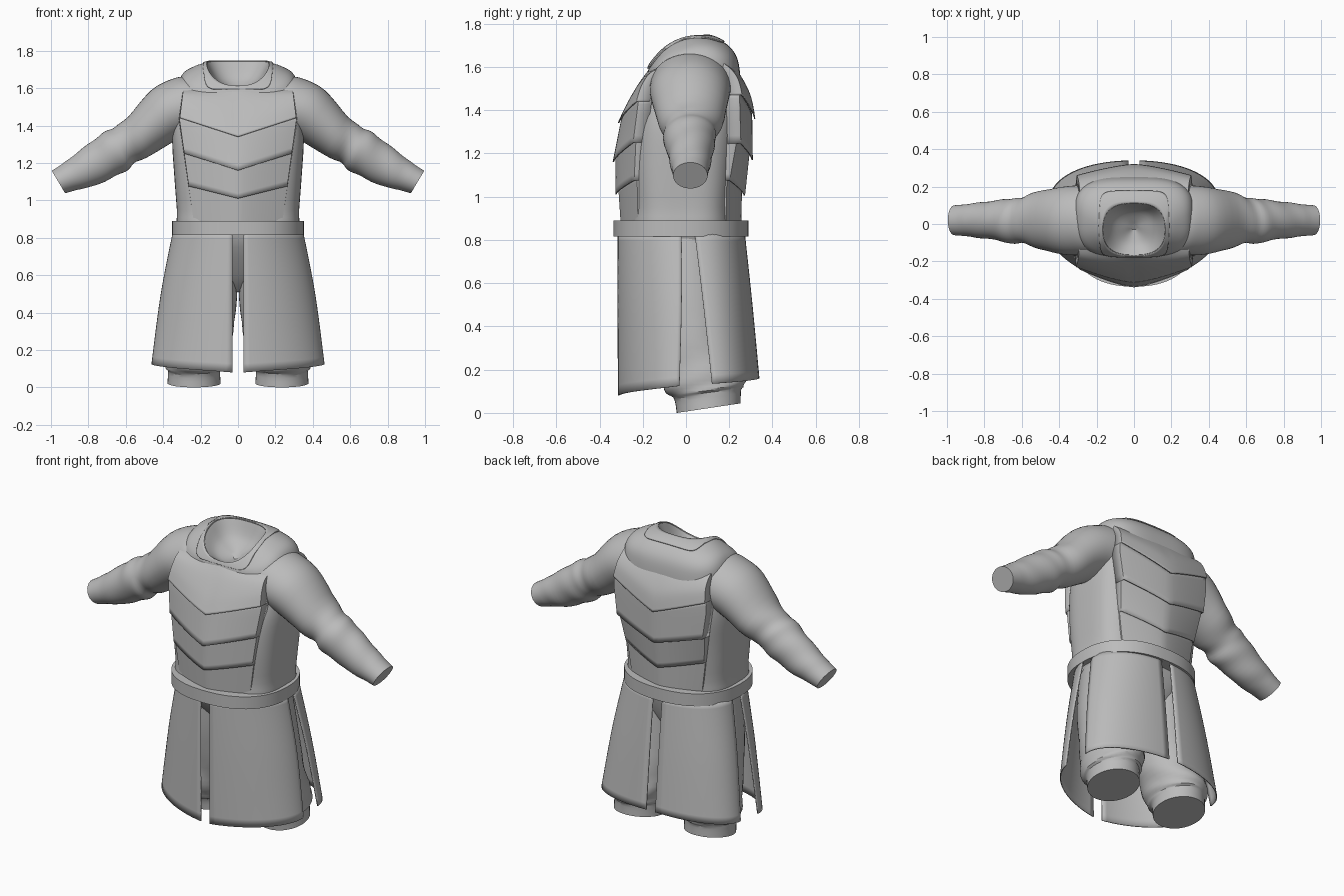
import bpy, bmesh
from math import sin, cos, pi, asin

cube = bpy.data.objects.get("Cube")
if cube:
    bpy.data.objects.remove(cube)

grey = bpy.data.materials.new("plain grey")
grey.use_nodes = True
COLOUR = (0.5, 0.5, 0.5, 1)
grey.diffuse_color = COLOUR
grey.node_tree.nodes["Principled BSDF"].inputs["Base Color"].default_value = COLOUR
parts = []


def spline(rows, steps):
    """Catmull-Rom interpolation of parameter rows."""
    out = []
    last = len(rows) - 1
    for i in range(last):
        a, b, c, d = (rows[min(max(k, 0), last)] for k in (i - 1, i, i + 1, i + 2))
        for s in range(steps):
            t = s / steps
            out.append([q + t / 2 * (r - p + t * (2*p - 5*q + 4*r - e + t * (3*(q - r) + e - p)))
                        for p, q, r, e in zip(a, b, c, d)])
    return out + [list(rows[last])]


def sheet(name, rows, closed=False, caps=(), thickness=0):
    """Skin a list of point rows; closed rows become rings."""
    bm = bmesh.new()
    grid = [[bm.verts.new(p) for p in row] for row in rows]
    n = len(grid[0])
    for a, b in zip(grid, grid[1:]):
        for i in range(n if closed else n - 1):
            j = (i + 1) % n
            bm.faces.new((a[i], a[j], b[j], b[i]))
    for k in caps:
        bm.faces.new(grid[k])
    bmesh.ops.recalc_face_normals(bm, faces=bm.faces)
    mesh = bpy.data.meshes.new(name)
    bm.to_mesh(mesh)
    bm.free()
    mesh.materials.append(grey)
    ob = bpy.data.objects.new(name, mesh)
    bpy.context.collection.objects.link(ob)
    if thickness:
        mod = ob.modifiers.new("thickness", 'SOLIDIFY')
        mod.thickness = thickness
        mod.offset = 0
    parts.append(ob)
    return ob


def spow(v, n):
    return (1 if v >= 0 else -1) * abs(v) ** (2 / n)


def body_ring(row, count=80):
    """Rounded ring whose height climbs from front to back."""
    z_front, z_back, hx, y_front, y_back, n = row
    mid, half = (y_front + y_back) / 2, (y_back - y_front) / 2
    pts = []
    for i in range(count):
        a = 2 * pi * i / count
        v = spow(sin(a), n)
        climb = 1 - ((1 - v) / 2) ** 3
        pts.append((hx * spow(cos(a), n), mid + half * v, z_front + (z_back - z_front) * climb))
    return pts


# Torso with sloping shoulders
rim = (1.61, 1.742, .165, -.165, .11, 2.6)
torso_rows = [
    (.51, .51, .03, -.03, .06, 2.2), (.6, .6, .16, -.12, .15, 2.3), (.8, .8, .315, -.25, .21, 3),
    (.95, .95, .327, -.25, .21, 3.3), (1.15, 1.15, .342, -.26, .23, 3.3),
    (1.33, 1.33, .352, -.25, .25, 3.3), (1.45, 1.45, .338, -.22, .255, 3.3),
    (1.52, 1.57, .325, -.19, .25, 3.2), (1.555, 1.645, .315, -.18, .235, 3.2),
    (1.585, 1.695, .285, -.175, .2, 3), (1.6, 1.728, .22, -.17, .15, 2.8), rim]
torso = sheet("torso", [body_ring(r) for r in spline(torso_rows, 4)], True, (0,))

# Hollow of the neck
bowl = [rim, (1.58, 1.65, .11, -.11, .07, 2.3), (1.57, 1.59, .02, -.03, 0, 2)]
sheet("neck_hollow", [body_ring(r) for r in spline(bowl, 5)], True, (-1,))

# Square collar lying on the shoulders
collar_rows = [(1.595, 1.72, .18, -.185, .18, 7), rim]
collar = sheet("collar", [body_ring(r, 96) for r in spline(collar_rows, 5)], True)
wrap = collar.modifiers.new("lie on torso", 'SHRINKWRAP')
wrap.target = torso
wrap.wrap_mode = 'ABOVE_SURFACE'
wrap.offset = .004
thick = collar.modifiers.new("thickness", 'SOLIDIFY')
thick.thickness = .006
thick.offset = 0


# Overlapping chevron plates: rows of height, centre y, edge y, rise at the edges
def plate_width(z):
    if z > 1.43:
        return .31 - (z - 1.43) * .12
    return .235 + (z - .89) * .139


def chevron(name, rows, steps):
    out = []
    for z, y_mid, y_edge, rise in spline(rows, steps):
        w = plate_width(z + rise)
        row = []
        for i in range(-10, 11):
            u = abs(i) / 10
            row.append((w * i / 10, y_mid + (y_edge - y_mid) * u ** 1.4, z + rise * u))
        inward = .06 if y_edge < 0 else -.06
        for side, k in ((-1, 0), (1, -1)):
            fold = (side * (w + .003), y_edge + inward, z + rise)
            row.insert(0 if k == 0 else len(row), fold)
        out.append(row)
    sheet(name, out, thickness=.006)


front_tiers = [
    [(1.6, -.158, -.1, 0), (1.53, -.21, -.165, .04), (1.43, -.268, -.205, .08), (1.34, -.312, -.228, .1)],
    [(1.36, -.296, -.216, .1), (1.16, -.336, -.243, .09)],
    [(1.19, -.322, -.229, .09), (1.01, -.324, -.238, .065)],
    [(1.04, -.31, -.225, .065), (.86, -.298, -.22, 0)]]
back_tiers = [
    [(1.63, .2, .15, 0), (1.55, .255, .205, .04), (1.46, .298, .24, .08), (1.36, .318, .258, .11)],
    [(1.38, .303, .245, .11), (1.17, .306, .252, .075)],
    [(1.2, .291, .236, .075), (1.005, .27, .2, .07)],
    [(1.03, .256, .188, .07), (.86, .252, .182, 0)]]
for side, tiers in (("front", front_tiers), ("back", back_tiers)):
    for k, tier in enumerate(tiers):
        chevron(f"{side}_plate_{k + 1}", tier, 5)

# Belt
belt = [(z, z, .353 - d, -.335 + d, .288 - d, 2.3)
        for z, d in ((.815, .07), (.815, 0), (.89, 0), (.89, .07), (.815, .07))]
sheet("belt", [body_ring(r) for r in belt], True)


# Split skirt: rows of inner z, outer z, half width, side y, far y
def skirt_panel(name, side, n, rows):
    out = []
    for z_in, z_out, hx, y_side, y_far in spline(rows, 6):
        start = asin((.03 / hx) ** (n / 2))
        row = []
        for i in range(19):
            t = i / 18
            a = start + (pi / 2 - start) * t
            row.append((side * hx * spow(sin(a), n),
                        y_side + (y_far - y_side) * spow(cos(a), n),
                        z_in + (z_out - z_in) * t))
        out.append(row)
    sheet(name, out, thickness=.006)


# Sleeve rows: x, z, y, radius across, radius in y
sleeve_rows = [
    (.12, 1.55, .015, .115, .14), (.2, 1.53, .018, .152, .175), (.265, 1.505, .02, .168, .187),
    (.385, 1.462, .018, .15, .18), (.525, 1.345, .022, .122, .147),
    (.6, 1.3, .02, .109, .12), (.65, 1.265, .015, .119, .122), (.72, 1.222, .02, .112, .108),
    (.815, 1.165, .02, .1, .096), (.9, 1.125, .02, .08, .085), (.96, 1.098, .02, .07, .08)]
# Leg rows: z, x, y, radius x, radius y, slope
leg_rows = [
    (.85, .16, -.01, .15, .19, 0), (.55, .18, .01, .178, .19, 0), (.3, .2, .05, .175, .185, 0),
    (.17, .225, .08, .16, .198, .05), (.11, .235, .09, .152, .18, .1),
    (.085, .235, .1, .14, .155, .14), (.022, .235, .105, .142, .148, .15)]

for side, label in ((1, "left"), (-1, "right")):
    skirt_panel(f"{label}_front_skirt", side, 1.8, [
        (.83, .83, .346, -.02, -.315), (.5, .5, .41, -.02, -.315), (.08, .125, .46, -.03, -.313)])
    skirt_panel(f"{label}_back_skirt", side, 2.15, [
        (.83, .83, .338, .04, .27), (.5, .5, .4, .08, .305), (.16, .135, .45, .12, .337)])

    rings = []
    for k, (x, z, y, r, ry) in enumerate(spline(sleeve_rows, 4)):
        ring = []
        for i in range(40):
            a = 2 * pi * i / 40
            fold = 1 + .018 * sin(k * 1.1 + 2 * a) * (14 < k < 36)
            c = r * fold * cos(a)
            ring.append((side * (x + .51 * c), y + ry * fold * sin(a), z + .86 * c))
        rings.append(ring)
    sheet(f"{label}_sleeve", rings, True, (0, -1))

    rings = []
    for k, (z, x, y, rx, ry, slope) in enumerate(spline(leg_rows, 4)):
        ring = []
        for i in range(40):
            a = 2 * pi * i / 40
            fold = 1 + .02 * sin(k * 1.2 + 3 * a) * (6 < k < 20)
            dy = ry * fold * sin(a)
            ring.append((side * (x + rx * fold * cos(a)), y + dy, z + slope * dy))
        rings.append(ring)
    sheet(f"{label}_trouser_leg", rings, True, (0, -1))

# Smooth shading with crisp edges
bpy.ops.object.select_all(action='DESELECT')
for ob in parts:
    ob.select_set(True)
bpy.context.view_layer.objects.active = torso
bpy.ops.object.shade_smooth_by_angle(angle=pi / 6)
